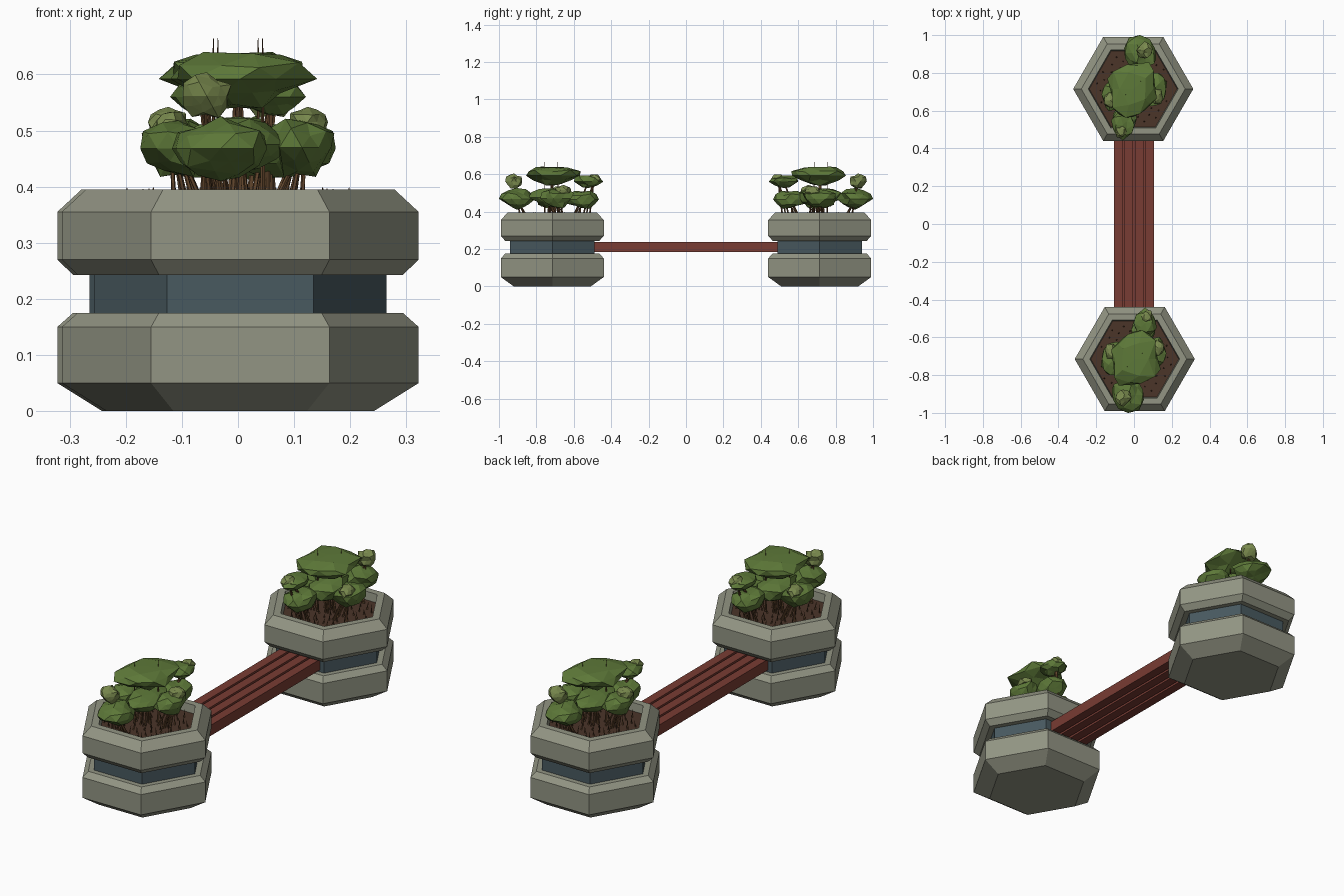
import bpy, bmesh, math, random
from mathutils import Vector, Matrix

if "Cube" in bpy.data.objects:
    bpy.data.objects.remove(bpy.data.objects["Cube"])


def material(name, rgb):
    m = bpy.data.materials.new(name)
    m.diffuse_color = (*rgb, 1)
    m.use_nodes = True
    m.node_tree.nodes["Principled BSDF"].inputs["Base Color"].default_value = m.diffuse_color
    return m


CONCRETE = material("concrete", (0.29, 0.30, 0.23))
BAND = material("dark_band", (0.065, 0.10, 0.115))
WOOD = material("red_wood", (0.19, 0.045, 0.033))
SOIL = material("soil", (0.07, 0.035, 0.022))
BARK = material("bark", (0.12, 0.06, 0.025))
LEAF = material("leaf", (0.11, 0.19, 0.04))
LIGHT_LEAF = material("light_leaf", (0.19, 0.25, 0.075))


def finish(bm, name, mat, matrix=Matrix()):
    bmesh.ops.recalc_face_normals(bm, faces=bm.faces)
    bm.transform(matrix)
    me = bpy.data.meshes.new(name)
    bm.to_mesh(me)
    bm.free()
    me.materials.append(mat)
    ob = bpy.data.objects.new(name, me)
    bpy.context.collection.objects.link(ob)
    return ob


def hex_lathe(name, profile, mat, matrix):
    """Stack six-sided rings (radius, z) and cap both ends."""
    bm = bmesh.new()
    rings = [[bm.verts.new((r * math.cos(k * math.pi / 3), r * math.sin(k * math.pi / 3), z))
              for k in range(6)] for r, z in profile]
    for a, b in zip(rings, rings[1:]):
        for k in range(6):
            j = (k + 1) % 6
            bm.faces.new((a[k], a[j], b[j], b[k]))
    bm.faces.new(rings[0])
    bm.faces.new(rings[-1])
    return finish(bm, name, mat, matrix)


def add_stick(bm, a, b, r1, r2, sides=5):
    a, b = Vector(a), Vector(b)
    d = b - a
    m = Matrix.Translation((a + b) / 2) @ d.to_track_quat('Z', 'Y').to_matrix().to_4x4()
    bmesh.ops.create_cone(bm, cap_ends=True, segments=sides, radius1=r1, radius2=r2,
                          depth=d.length, matrix=m)


def add_clump(bm, centre, size, rng, detail, flare=0.0):
    """Crumpled leaf mass; flare widens the top half into an umbrella."""
    vs = bmesh.ops.create_icosphere(bm, subdivisions=detail, radius=1)["verts"]
    for v in vs:
        k = rng.uniform(0.76, 1.12)
        p = v.co * k
        w = 1 + flare * max(-0.6, min(0.3, p.z))
        p = Vector((p.x * w, p.y * w, max(-1, min(1, p.z))))
        v.co = Vector(centre) + Vector(p[i] * size[i] for i in range(3))


# Foliage: (centre, radii, subdivision, flare), relative to the planter centre
GREEN = [
    ((0, 0, 0.592), (0.135, 0.165, 0.058), 2, 0.6),
    ((-0.035, -0.19, 0.468), (0.09, 0.09, 0.058), 2, 0.2),
    ((-0.11, 0.0, 0.468), (0.065, 0.095, 0.055), 2, 0.2),
    ((0.11, 0.03, 0.470), (0.062, 0.09, 0.058), 2, 0.2),
    ((0.05, 0.155, 0.465), (0.07, 0.09, 0.052), 2, 0.2),
    ((0, 0, 0.475), (0.09, 0.12, 0.05), 2, 0.2),
    ((0.055, 0.19, 0.560), (0.06, 0.075, 0.036), 2, 0.3),
]
LIGHT = [
    ((-0.06, -0.205, 0.562), (0.046, 0.046, 0.042), 2, 0),
    ((0.12, 0.06, 0.515), (0.035, 0.05, 0.03), 2, 0),
    ((-0.125, 0.04, 0.505), (0.035, 0.045, 0.03), 2, 0),
    ((0.065, 0.225, 0.575), (0.035, 0.035, 0.026), 2, 0),
]


def planter(side, matrix):
    # Concrete base, recessed band and hollow upper bowl
    hex_lathe(side + "_planter_base", [(0.238, 0), (0.318, 0.05), (0.318, 0.15),
                                       (0.29, 0.175), (0.2, 0.175)], CONCRETE, matrix)
    hex_lathe(side + "_planter_band", [(0.261, 0.172), (0.261, 0.246)], BAND, matrix)
    hex_lathe(side + "_planter_bowl", [(0.2, 0.243), (0.29, 0.243), (0.318, 0.27), (0.318, 0.355),
                                       (0.275, 0.395), (0.238, 0.395), (0.23, 0.33)],
              CONCRETE, matrix)
    hex_lathe(side + "_soil", [(0.231, 0.335), (0.233, 0.355)], SOIL, matrix)

    rng = random.Random(7)
    # Leaf masses
    for name, clumps, mat in (("leaves", GREEN, LEAF), ("light_leaves", LIGHT, LIGHT_LEAF)):
        bm = bmesh.new()
        for c, s, d, f in clumps:
            add_clump(bm, c, s, rng, d, f)
        finish(bm, f"{side}_{name}", mat, matrix)

    # Branches from the soil into every leaf mass, with twigs poking out on top
    bm = bmesh.new()
    for c, s, d, f in GREEN + LIGHT:
        for _ in range(3):
            foot = (c[0] * 0.7 + rng.uniform(-.03, .03), c[1] * 0.75 + rng.uniform(-.03, .03), 0.35)
            add_stick(bm, foot, c, 0.005, 0.0025)
    for x, y in ((0.04, 0.03), (-0.04, -0.04)):
        add_stick(bm, (x, y, 0.36), (x, y, 0.665), 0.005, 0.0008)
    finish(bm, side + "_branches", BARK, matrix)

    # Short sprouts scattered over the soil
    bm = bmesh.new()
    for i in range(70):
        a, r = i * 2.39996, 0.195 * math.sqrt((i + 0.5) / 70)
        x, y = r * math.cos(a), r * math.sin(a)
        add_stick(bm, (x, y, 0.35), (x + rng.uniform(-.008, .008), y + rng.uniform(-.008, .008),
                  rng.uniform(0.375, 0.40)), 0.0045, 0.001, 3)
    finish(bm, side + "_sprouts", BARK, matrix)


front = Matrix.Translation((0.004, -0.715, 0))
planter("front", front)
planter("back", Matrix.Rotation(math.pi, 4, 'Z') @ front)


# Bench: four slats over a thin recessed core board
def box(name, x0, x1, z0, z1, half):
    bm = bmesh.new()
    bmesh.ops.create_cube(bm, size=1)
    m = Matrix.Translation(((x0 + x1) / 2, 0, (z0 + z1) / 2)) @ Matrix.Diagonal((x1 - x0, 2 * half, z1 - z0, 1))
    return finish(bm, name, WOOD, m)


for i in range(4):
    x = -0.105 + i * 0.0553
    box(f"bench_slat_{i + 1}", x, x + 0.044, 0.185, 0.237, 0.495)
box("bench_core", -0.1, 0.1, 0.2, 0.215, 0.494)
